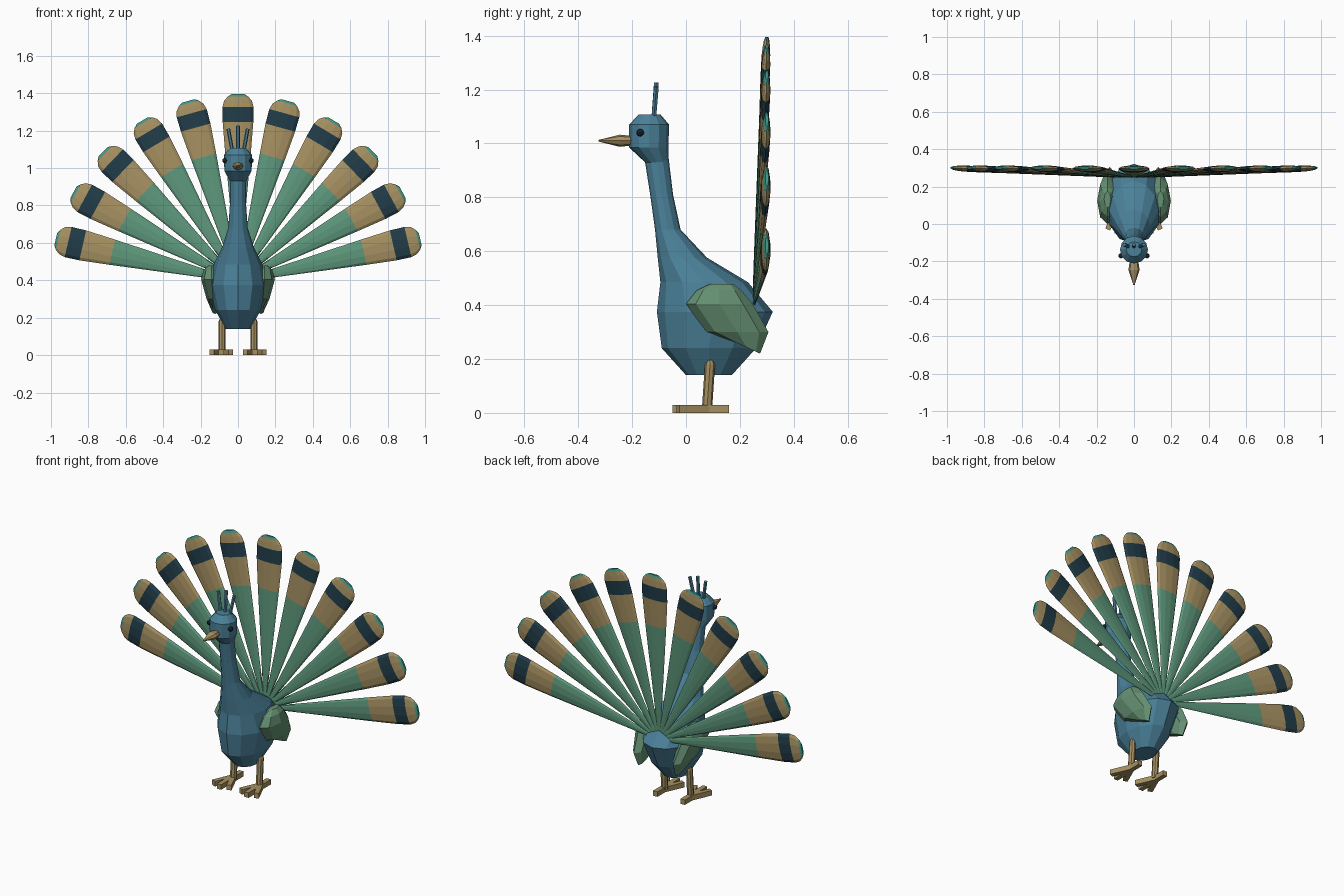
import bpy, bmesh
from math import sin, cos, pi, radians
from mathutils import Vector, Matrix

if "Cube" in bpy.data.objects:
    bpy.data.objects.remove(bpy.data.objects["Cube"])


def material(name, rgb):
    m = bpy.data.materials.new(name)
    m.diffuse_color = (*rgb, 1)
    m.use_nodes = True
    m.node_tree.nodes["Principled BSDF"].inputs["Base Color"].default_value = m.diffuse_color
    return m


BLUE = material("blue", (0.07, 0.22, 0.32))
GREEN = material("green", (0.11, 0.31, 0.20))
WING = material("wing_green", (0.13, 0.28, 0.17))
GOLD = material("gold", (0.38, 0.28, 0.12))
NAVY = material("navy", (0.015, 0.045, 0.065))
TEAL = material("teal", (0.05, 0.30, 0.24))
BLACK = material("black", (0.01, 0.02, 0.03))
X, Y, Z = Vector((1, 0, 0)), Vector((0, 1, 0)), Vector((0, 0, 1))


def finish(name, bm, mats):
    bmesh.ops.recalc_face_normals(bm, faces=bm.faces)
    me = bpy.data.meshes.new(name)
    bm.to_mesh(me)
    bm.free()
    for m in mats:
        me.materials.append(m)
    ob = bpy.data.objects.new(name, me)
    bpy.context.collection.objects.link(ob)
    return ob


def loft(name, rings, n, mats, bands=None, start=0.0):
    """rings: (centre, u, v); bands: material index for each segment."""
    bm = bmesh.new()
    loops = []
    for c, u, v in rings:
        angles = [start + 2 * pi * i / n for i in range(n)]
        loops.append([bm.verts.new(Vector(c) + u * cos(a) + v * sin(a)) for a in angles])
    bands = bands or [0] * (len(rings) - 1)
    for k, (a, b) in enumerate(zip(loops, loops[1:])):
        for i in range(n):
            j = (i + 1) % n
            bm.faces.new((a[i], a[j], b[j], b[i])).material_index = bands[k]
    bm.faces.new(loops[0]).material_index = bands[0]
    bm.faces.new(loops[-1]).material_index = bands[-1]
    return finish(name, bm, mats)


def upright(profile, x=0):
    """profile rows: z, front y, back y, half width."""
    return [((x, (f + b) / 2, z), X * w, Y * (b - f) / 2) for z, f, b, w in profile]


def rod(name, a, b, r, n, mat):
    d = (Vector(b) - Vector(a)).normalized()
    u = d.cross(Y if abs(d.y) < 0.9 else X).normalized()
    v = d.cross(u)
    return loft(name, [(a, u * r, v * r), (b, u * r, v * r)], n, [mat])


# Body and neck
loft("body", upright([
    (0.14, 0.00, 0.17, 0.065), (0.24, -0.09, 0.26, 0.122),
    (0.375, -0.108, 0.322, 0.155), (0.485, -0.095, 0.23, 0.13),
    (0.576, -0.105, 0.078, 0.085), (0.68, -0.115, -0.02, 0.052),
    (0.81, -0.133, -0.048, 0.043), (0.95, -0.155, -0.065, 0.043)]), 12, [BLUE])

# Head
loft("head", upright([
    (0.93, -0.152, -0.065, 0.043), (0.985, -0.211, -0.065, 0.073),
    (1.07, -0.211, -0.063, 0.075), (1.108, -0.175, -0.095, 0.042)]), 12, [BLUE])

# Beak
loft("beak", [((0, y, 1.01), X * r, Z * r * 0.75) for y, r in
              ((-0.19, 0.022), (-0.245, 0.03), (-0.325, 0.004))], 8, [GOLD])

# Crest
for i in (-1, 0, 1):
    rod("crest_plume", (i * 0.03, -0.12, 1.09),
        (i * 0.052, -0.11, 1.226 - 0.016 * abs(i)), 0.01, 6, BLUE)


def toe(name, origin, angle, length):
    """Flat box running from origin towards -y, turned by angle."""
    bm = bmesh.new()
    m = (Matrix.Translation(origin) @ Matrix.Rotation(angle, 4, 'Z')
         @ Matrix.Translation((0, -length / 2, 0)) @ Matrix.Diagonal((0.028, length, 0.03, 1)))
    bmesh.ops.create_cube(bm, size=1, matrix=m)
    finish(name, bm, [GOLD])


for s in (-1, 1):
    # Eye
    bm = bmesh.new()
    bmesh.ops.create_uvsphere(bm, u_segments=8, v_segments=6, radius=0.014,
                              matrix=Matrix.Translation((s * 0.07, -0.17, 1.04)))
    finish("eye", bm, [BLACK])

    # Folded wing, with its lowest ring slanted down to the rear
    rings = upright([(0.30, 0.075, 0.307, 0.035), (0.405, 0.0, 0.247, 0.055),
                     (0.455, 0.04, 0.205, 0.042), (0.479, 0.09, 0.175, 0.018)], s * 0.142)
    rings[0] = ((s * 0.13, 0.19, 0.30), X * 0.038, Y * 0.116)
    rings.insert(0, ((s * 0.122, 0.225, 0.243), X * 0.02, Vector((0, 0.05, -0.023))))
    loft("wing", rings, 8, [WING], start=pi / 8 * 0)

    # Leg
    loft("leg", [((s * 0.085, y, z), X * r, Y * r) for y, z, r in
                 ((0.078, 0.015, 0.019), (0.089, 0.18, 0.019), (0.09, 0.197, 0.011))], 8, [GOLD])

    # Foot: three toes forward, one back
    base = (s * 0.09, 0.085, 0.015)
    for a, l in ((-24, 0.125), (0, 0.135), (24, 0.125)):
        toe("front_toe", base, radians(a), l)
    toe("back_toe", (s * 0.09, 0.07, 0.015), pi, 0.09)

# Tail fan: (distance from root, half width, half thickness)
PROFILE = [(0.02, 0.008, 0.005), (0.20, 0.024, 0.008), (0.69, 0.069, 0.014),
           (0.852, 0.082, 0.017), (0.932, 0.083, 0.017), (0.965, 0.074, 0.014),
           (0.987, 0.055, 0.011), (1.0, 0.034, 0.006)]
BANDS = [0, 0, 1, 2, 1, 1, 3]
for i in range(-5, 6):
    a = radians(15.4 * i)
    out, side = Vector((sin(a), 0.05, cos(a))), Vector((cos(a), 0, -sin(a)))
    root = Vector((0, 0.25, 0.395))
    loft("tail_feather", [(root + out * r, side * w, Y * t) for r, w, t in PROFILE],
         10, [GREEN, GOLD, NAVY, TEAL], BANDS)
